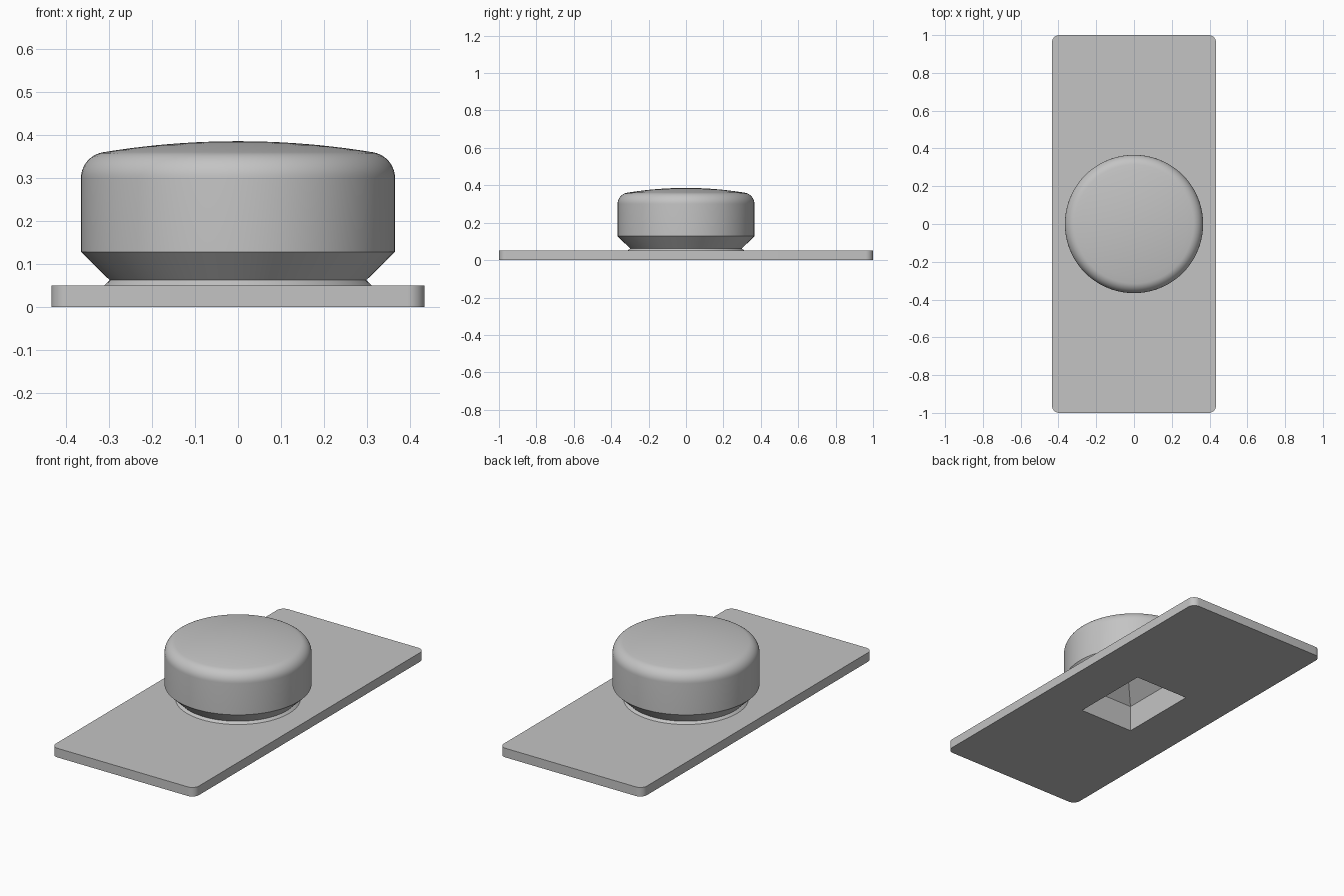
import bpy, bmesh
from math import cos, sin, pi, radians, sqrt

if "Cube" in bpy.data.objects:
    bpy.data.objects.remove(bpy.data.objects["Cube"])

grey = bpy.data.materials.new("light_grey")
grey.use_nodes = True
COLOUR = (0.55, 0.55, 0.55, 1)
grey.diffuse_color = COLOUR
grey.node_tree.nodes["Principled BSDF"].inputs["Base Color"].default_value = COLOUR

PLATE_TOP = 0.05
HALF_X, HALF_Y = 0.435, 1.0
SEGMENTS = 96


def make_object(name, bm):
    bmesh.ops.recalc_face_normals(bm, faces=bm.faces[:])
    mesh = bpy.data.meshes.new(name)
    bm.to_mesh(mesh)
    bm.free()
    mesh.materials.append(grey)
    obj = bpy.data.objects.new(name, mesh)
    bpy.context.collection.objects.link(obj)
    return obj


def activate(obj):
    bpy.ops.object.select_all(action="DESELECT")
    obj.select_set(True)
    bpy.context.view_layer.objects.active = obj


# Base plate: a slab with rounded upright corners
def build_plate():
    bm = bmesh.new()
    bmesh.ops.create_cube(bm, size=1)
    for v in bm.verts:
        v.co.x *= 2 * HALF_X
        v.co.y *= 2 * HALF_Y
        v.co.z = (v.co.z + 0.5) * PLATE_TOP
    upright = [e for e in bm.edges
               if abs(e.verts[0].co.z - e.verts[1].co.z) > PLATE_TOP / 2]
    bmesh.ops.bevel(bm, geom=upright, offset=0.04, segments=8,
                    profile=0.5, affect="EDGES")
    return make_object("base_plate", bm)


# Knob: flared neck, cone, straight wall, rounded shoulder and shallow dome
def build_knob():
    profile = [(0.312, PLATE_TOP), (0.299, 0.062), (0.366, 0.128)]
    fillet = 0.061
    for i in range(11):
        a = radians(81) * i / 10
        profile.append((0.305 + fillet * cos(a), 0.30 + fillet * sin(a)))
    rim_r, rim_z = profile[-1]
    rise = 0.386 - rim_z
    dome = (rim_r ** 2 + rise ** 2) / (2 * rise)
    for i in range(1, 10):
        r = rim_r * (1 - i / 10)
        profile.append((r, 0.386 - dome + sqrt(dome ** 2 - r ** 2)))

    bm = bmesh.new()
    rings = []
    for r, z in profile:
        rings.append([bm.verts.new((r * cos(2 * pi * k / SEGMENTS),
                                    r * sin(2 * pi * k / SEGMENTS), z))
                      for k in range(SEGMENTS)])
    for low, high in zip(rings, rings[1:]):
        for k in range(SEGMENTS):
            n = (k + 1) % SEGMENTS
            bm.faces.new((low[k], low[n], high[n], high[k]))
    bm.faces.new(rings[0][::-1])
    tip = bm.verts.new((0, 0, 0.386))
    for k in range(SEGMENTS):
        bm.faces.new((rings[-1][k], rings[-1][(k + 1) % SEGMENTS], tip))
    return make_object("knob", bm)


# Pocket cutter: a rectangular shaft with a hipped roof
def build_pocket():
    hx, hy, eave = 0.165, 0.225, 0.145
    bm = bmesh.new()
    corners = [(-hx, -hy), (hx, -hy), (hx, hy), (-hx, hy)]
    low = [bm.verts.new((x, y, -0.1)) for x, y in corners]
    high = [bm.verts.new((x, y, eave)) for x, y in corners]
    front, back = [bm.verts.new((0, s * (hy - hx), eave + hx)) for s in (-1, 1)]
    bm.faces.new(low)
    for k in range(4):
        n = (k + 1) % 4
        bm.faces.new((low[k], low[n], high[n], high[k]))
    bm.faces.new((high[0], high[1], front))
    bm.faces.new((high[1], high[2], back, front))
    bm.faces.new((high[2], high[3], back))
    bm.faces.new((high[3], high[0], front, back))
    cutter = make_object("pocket_cutter", bm)
    cutter.hide_render = True
    return cutter


# Cut the pocket through both parts, then shade
parts = [build_plate(), build_knob()]
cutter = build_pocket()
for part in parts:
    activate(part)
    mod = part.modifiers.new("pocket", "BOOLEAN")
    mod.operation = "DIFFERENCE"
    mod.solver = "EXACT"
    mod.object = cutter
    bpy.ops.object.modifier_apply(modifier=mod.name)
    bpy.ops.object.shade_smooth_by_angle(angle=radians(25))
bpy.data.objects.remove(cutter)
